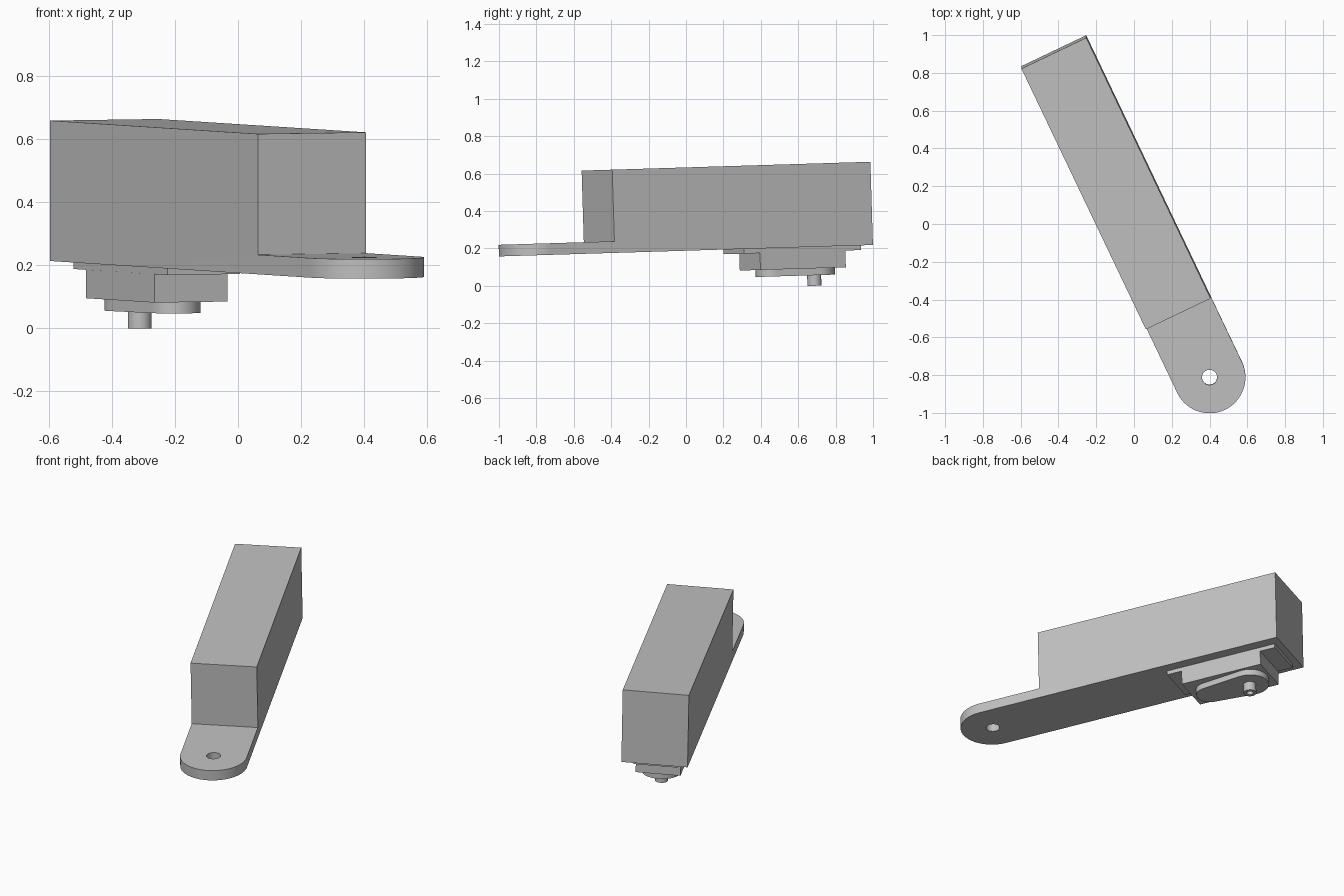
import bpy, bmesh
from math import radians, sin, cos, pi, acos
from mathutils import Matrix, Vector

default = bpy.data.objects.get("Cube")
if default:
    bpy.data.objects.remove(default, do_unlink=True)

grey = bpy.data.materials.new("plain grey")
grey.use_nodes = True
colour = (0.53, 0.53, 0.53, 1)
grey.diffuse_color = colour
grey.node_tree.nodes["Principled BSDF"].inputs["Base Color"].default_value = colour

# Arm frame: origin under the eye hole, local y along the arm, slightly pitched
FRAME = (Matrix.Translation((0.40, -0.81, 0.163))
         @ Matrix.Rotation(radians(1.75), 4, 'X')
         @ Matrix.Rotation(radians(25.5), 4, 'Z'))


def arc(y, r, a0, a1, n=32):
    """Points on a circle centred on the arm's axis."""
    return [(r * cos(a0 + (a1 - a0) * i / n), y + r * sin(a0 + (a1 - a0) * i / n))
            for i in range(n + 1)]


def rect(w, y0, y1):
    return [(-w / 2, y0), (w / 2, y0), (w / 2, y1), (-w / 2, y1)]


def prism(name, outline, z0, z1, bore=0, bore_depth=0):
    """Extrude an outline from z0 to z1; optionally sink a bore into the underside."""
    bm = bmesh.new()
    base = bm.faces.new([bm.verts.new((x, y, z0)) for x, y in outline])
    top = bmesh.ops.extrude_face_region(bm, geom=[base], use_keep_orig=True)["geom"]
    bmesh.ops.translate(bm, vec=(0, 0, z1 - z0),
                        verts=[g for g in top if isinstance(g, bmesh.types.BMVert)])
    if bore:
        bmesh.ops.inset_individual(bm, faces=[base], thickness=bore)
        floor = bmesh.ops.extrude_discrete_faces(bm, faces=[base])["faces"][0]
        bmesh.ops.translate(bm, vec=(0, 0, bore_depth), verts=floor.verts)
    bmesh.ops.recalc_face_normals(bm, faces=bm.faces)
    mesh = bpy.data.meshes.new(name)
    bm.to_mesh(mesh)
    bm.free()
    mesh.materials.append(grey)
    obj = bpy.data.objects.new(name, mesh)
    bpy.context.collection.objects.link(obj)
    obj.matrix_world = FRAME
    return obj


def smooth(obj):
    bpy.ops.object.select_all(action='DESELECT')
    obj.select_set(True)
    bpy.context.view_layer.objects.active = obj
    bpy.ops.object.shade_smooth_by_angle(angle=radians(30))


def cut(obj, cutter):
    cutter.hide_render = True
    mod = obj.modifiers.new("cut", 'BOOLEAN')
    mod.operation, mod.solver, mod.object = 'DIFFERENCE', 'EXACT', cutter
    bpy.context.view_layer.objects.active = obj
    bpy.ops.object.modifier_apply(modifier=mod.name)
    bpy.data.objects.remove(cutter, do_unlink=True)


# Arm: long block with a rounded eye, stepped down to a thin tongue
R, LENGTH, STEP, HEIGHT, TONGUE = 0.19, 1.915, 0.385, 0.445, 0.062
arm = prism("arm_body", arc(0, R, pi, 2 * pi, 48) + [(R, LENGTH), (-R, LENGTH)], 0, HEIGHT)
cut(arm, prism("step_cutter", rect(1, -1, STEP), TONGUE, 1))
cut(arm, prism("eye_cutter", arc(0, 0.04, 0, 2 * pi)[:-1], -0.1, 0.2))

# Mounting flange and block under the far end
MID = 1.527
flange = prism("mounting_flange", rect(0.255, MID - 0.347, MID + 0.347), -0.025, 0)
block = prism("mounting_block", rect(0.257, MID - 0.253, MID + 0.253), -0.115, -0.025)

# Tapered cover: two circles joined by their tangents
PIN, NOSE, BIG, SMALL = 1.652, 1.398, 0.1125, 0.083
a = pi / 2 - acos((BIG - SMALL) / (PIN - NOSE))
cover = prism("tapered_cover", arc(PIN, BIG, -a, pi + a) + arc(NOSE, SMALL, pi + a, 2 * pi - a),
              -0.152, -0.115)

# Hollow-tipped pin
pin = prism("hollow_pin", arc(PIN, 0.0375, 0, 2 * pi)[:-1], -0.2085, -0.152, 0.018, 0.04)

for part in (arm, flange, block, cover, pin):
    smooth(part)
